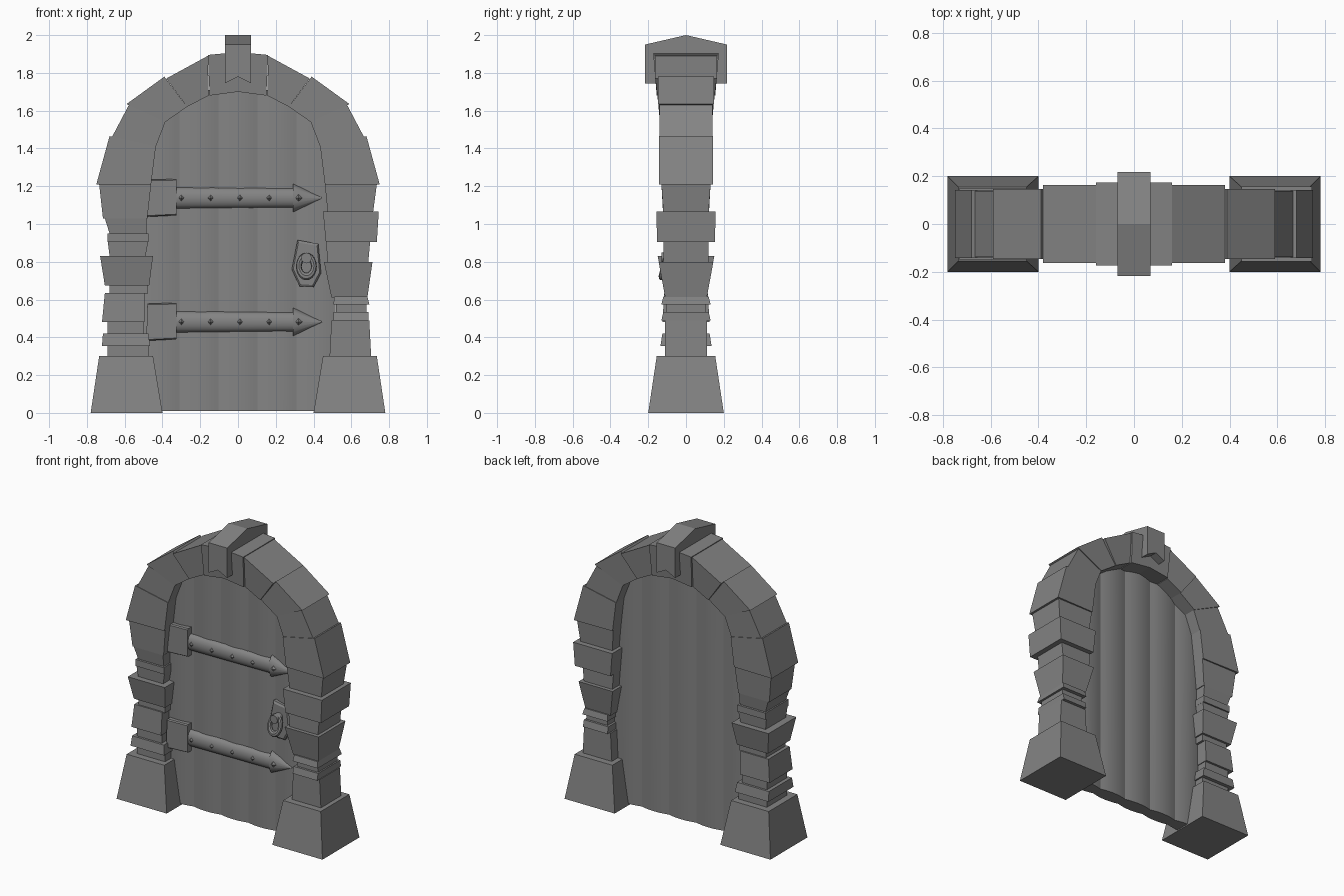
import bpy, bmesh, math
from mathutils import Vector

if "Cube" in bpy.data.objects:
    bpy.data.objects.remove(bpy.data.objects["Cube"])

# dark grey shared by every part
grey = bpy.data.materials.new("dark_grey")
grey.diffuse_color = (.23, .23, .23, 1)
grey.use_nodes = True
grey.node_tree.nodes["Principled BSDF"].inputs["Base Color"].default_value = grey.diffuse_color


def loft(name, rings, smooth=False):
    """Closed solid through rings with equal point counts."""
    bm = bmesh.new()
    vs = [[bm.verts.new(p) for p in r] for r in rings]
    n = len(vs[0])
    for a, b in zip(vs, vs[1:]):
        for i in range(n):
            j = (i + 1) % n
            bm.faces.new((a[i], a[j], b[j], b[i]))
    bm.faces.new(vs[0])
    bm.faces.new(vs[-1])
    bmesh.ops.recalc_face_normals(bm, faces=bm.faces)
    me = bpy.data.meshes.new(name)
    bm.to_mesh(me)
    bm.free()
    me.materials.append(grey)
    ob = bpy.data.objects.new(name, me)
    bpy.context.collection.objects.link(ob)
    if smooth:
        finish_smooth(ob)
    return ob


def finish_smooth(ob):
    bpy.ops.object.select_all(action='DESELECT')
    ob.select_set(True)
    bpy.context.view_layer.objects.active = ob
    bpy.ops.object.shade_smooth_by_angle(angle=math.radians(35))


def stone(name, pts):
    """Stone from a front outline of (x, z, half depth)."""
    return loft(name, [[(x, s * d, z) for x, z, d in pts] for s in (-1, 1)])


def block(name, z0, z1, xa0, xb0, xa1, xb1, d0, d1, side):
    stone(name, [(side * xa0, z0, d0), (side * xb0, z0, d0),
                 (side * xb1, z1, d1), (side * xa1, z1, d1)])


# jamb stones: z0, z1, inner/outer x at bottom, inner/outer x at top, half depths
right = [(.30, .49, .485, .705, .495, .695, .11, .11),
         (.49, .535, .505, .69, .505, .69, .13, .12),
         (.535, .575, .52, .68, .52, .68, .105, .105),
         (.575, .615, .505, .695, .51, .685, .13, .12),
         (.61, .80, .495, .685, .455, .712, .11, .145),
         (.80, .91, .475, .69, .465, .70, .12, .12),
         (.905, 1.065, .465, .735, .45, .745, .153, .157),
         (1.06, 1.21, .475, .715, .46, .735, .12, .13)]
left = [(.30, .36, .475, .69, .475, .69, .11, .11),
        (.355, .42, .465, .72, .475, .715, .135, .125),
        (.42, .48, .50, .69, .50, .69, .11, .11),
        (.48, .635, .495, .72, .495, .705, .125, .115),
        (.63, .68, .48, .68, .48, .68, .105, .105),
        (.675, .83, .47, .705, .45, .73, .12, .15),
        (.83, .91, .49, .68, .475, .69, .11, .115),
        (.905, .95, .475, .69, .475, .69, .125, .125),
        (.95, 1.03, .485, .68, .485, .705, .11, .12),
        (1.03, 1.21, .48, .715, .46, .735, .12, .13)]
# arch stones: inner/outer x, z at lower joint, outer/inner at upper; half depths
arch = [((.46, 1.21), (.75, 1.21), (.68, 1.465), (.435, 1.41), .138, .143),
        ((.435, 1.41), (.67, 1.455), (.575, 1.635), (.385, 1.54), .133, .139),
        ((.385, 1.54), (.59, 1.635), (.39, 1.78), (.27, 1.62), .138, .147),
        ((.27, 1.62), (.38, 1.77), (.16, 1.89), (.155, 1.68), .145, .163)]

for side, label, rows in ((1, "right", right), (-1, "left", left)):
    block(label + "_plinth", 0, .30, .40, .78, .45, .735, .20, .155, side)
    for i, r in enumerate(rows):
        block(f"{label}_jamb_stone_{i}", *r, side)
    for i, (a, b, c, d, di, do) in enumerate(arch):
        stone(f"{label}_arch_stone_{i}",
              [(side * p[0], p[1], dep) for p, dep in zip((a, b, c, d), (di, do, do, di))])

# crown stone and keystone with a peaked top and notched underside
stone("crown_stone", [(-.15, 1.68, .155), (0, 1.70, .155), (.15, 1.68, .155),
                      (.16, 1.895, .173), (0, 1.91, .173), (-.16, 1.895, .173)])
loft("keystone", [[(-.07, y, 1.745), (0, y, 1.78), (.07, y, 1.745), (.07, y, t), (-.07, y, t)]
                  for y, t in ((-.217, 1.95), (0, 2.0), (.217, 1.95))])

# door planks, bulged on both faces, running up into the arch
tops = [(0, 1.73), (.155, 1.71), (.27, 1.66), (.385, 1.58), (.435, 1.46), (.53, 1.2)]


def door_top(x):
    x = abs(x)
    for (x0, z0), (x1, z1) in zip(tops, tops[1:]):
        if x <= x1:
            return z0 + (z1 - z0) * (x - x0) / (x1 - x0)
    return tops[-1][1]


for k in range(5):
    cx = (k - 2) * .206
    sec = []
    for s in (-1, 1):
        for i in range(9):
            u = s * (i - 4) / 4
            sec.append((cx - u * .103, s * (.036 + .014 * (1 - u * u))))
    loft(f"door_plank_{k}", [[(x, y, .01) for x, y in sec],
                             [(x, y, door_top(x)) for x, y in sec]], True)

# strap hinges with arrow tips, hinge boxes and pyramid rivets
arc = [math.radians(-90 + 22.5 * i) for i in range(9)]
for n, zc in (("upper", 1.138), ("lower", .482)):
    loft(n + "_strap", [[(x, -.045 - d * math.cos(t), zc + h * math.sin(t)) for t in arc]
                        for x, h, d in ((-.345, .056, .034), (.29, .05, .034),
                                        (.291, .075, .036), (.445, .002, .012))], True)
    loft(n + "_hinge_box", [[(-.485, y, zc - .10 + i), (-.325, y, zc - .092 + i),
                             (-.325, y, zc + .10 - i), (-.48, y, zc + .097 - i)]
                            for y, i in ((0, 0), (-.075, 0), (-.083, .006))])
    for i in range(5):
        cx = -.30 + .155 * i
        loft(f"{n}_rivet_{i}", [[(cx + r * math.cos(a * math.pi / 2), y,
                                  zc + r * math.sin(a * math.pi / 2)) for a in range(4)]
                                for y, r in ((-.07, .024), (-.09, .002))])

# handle plate with a bevelled rim
outline = [(.315, .915), (.425, .895), (.44, .74), (.40, .665), (.325, .67), (.285, .76)]
mid = Vector((.362, .785))
loft("handle_plate", [[(mid.x + (x - mid.x) * s, y, mid.y + (z - mid.y) * s) for x, z in outline]
                      for y, s in ((-.03, 1), (-.065, 1), (-.073, .9))])

# handle mount and pull ring
bpy.ops.mesh.primitive_cylinder_add(vertices=12, radius=.028, depth=.08,
                                    location=(.362, -.09, .82), rotation=(math.pi / 2, 0, 0))
mount = bpy.context.object
mount.name = "handle_mount"
bpy.ops.mesh.primitive_torus_add(major_segments=20, minor_segments=8, major_radius=.042,
                                 minor_radius=.016, location=(.362, -.115, .775),
                                 rotation=(math.radians(75), 0, 0))
ring = bpy.context.object
ring.name = "pull_ring"
ring.scale = (.95, 1.3, 1)
for ob in (mount, ring):
    ob.data.materials.append(grey)
    finish_smooth(ob)
